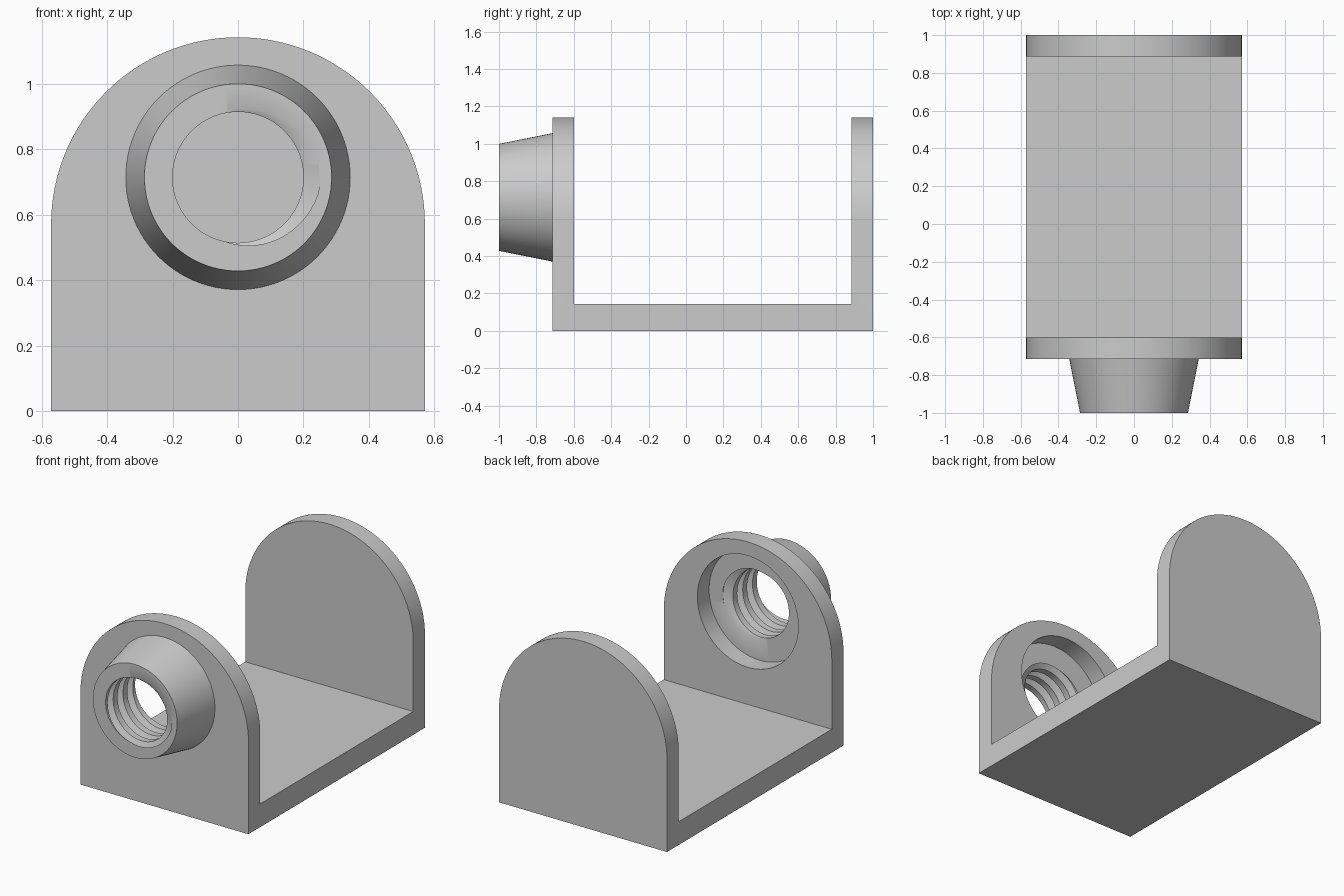
import bpy, bmesh
from math import cos, sin, pi, tau
from mathutils import Vector

if "Cube" in bpy.data.objects:
    bpy.data.objects.remove(bpy.data.objects["Cube"], do_unlink=True)

HALF_W = 0.571               # half width, also the arch radius
FRONT, PLATE = -1.0, -0.714  # boss front face, front plate face
HOLE_Z = 0.714
SEGS = 96
PITCH, MINOR, MAJOR = 0.095, 0.2, 0.25

grey = bpy.data.materials.new("plain grey")
grey.use_nodes = True
colour = (0.6, 0.6, 0.6, 1)
grey.diffuse_color = colour
grey.node_tree.nodes["Principled BSDF"].inputs["Base Color"].default_value = colour


def make_object(name, bm):
    bmesh.ops.recalc_face_normals(bm, faces=bm.faces)
    mesh = bpy.data.meshes.new(name)
    bm.to_mesh(mesh)
    bm.free()
    mesh.materials.append(grey)
    obj = bpy.data.objects.new(name, mesh)
    bpy.context.collection.objects.link(obj)
    return obj


def prism(name, points, direction):
    """Extrude a closed outline along a direction."""
    bm = bmesh.new()
    face = bm.faces.new([bm.verts.new(p) for p in points])
    new = bmesh.ops.extrude_face_region(bm, geom=[face])["geom"]
    verts = [v for v in new if isinstance(v, bmesh.types.BMVert)]
    bmesh.ops.translate(bm, verts=verts, vec=Vector(direction))
    return make_object(name, bm)


def cut(target, cutter, operation):
    bpy.context.view_layer.objects.active = target
    mod = target.modifiers.new("cut", "BOOLEAN")
    mod.operation, mod.object, mod.solver = operation, cutter, "EXACT"
    bpy.ops.object.modifier_apply(modifier=mod.name)
    bpy.data.objects.remove(cutter, do_unlink=True)


def smooth(obj):
    bpy.ops.object.select_all(action="DESELECT")
    obj.select_set(True)
    bpy.context.view_layer.objects.active = obj
    bpy.ops.object.shade_smooth_by_angle(angle=pi / 6)


# Bracket: U-shaped side profile, trimmed to an arched front outline
u_shape = [(PLATE, 0), (1, 0), (1, 1.2), (0.886, 1.2),
           (0.886, 0.143), (-0.6, 0.143), (-0.6, 1.2), (PLATE, 1.2)]
bracket = prism("bracket", [(-0.8, y, z) for y, z in u_shape], (1.6, 0, 0))

arch = [(-HALF_W, -1.2, -0.2), (HALF_W, -1.2, -0.2)]
arch += [(HALF_W * cos(pi * i / 64), -1.2, HALF_W + HALF_W * sin(pi * i / 64))
         for i in range(65)]
cut(bracket, prism("arch_trim", arch, (0, 2.4, 0)), "INTERSECT")

# Round recess through the front plate, closed off by the boss
ring = [(0.343 * cos(tau * i / SEGS), -0.8, HOLE_Z + 0.343 * sin(tau * i / SEGS))
        for i in range(SEGS)]
cut(bracket, prism("recess_cutter", ring, (0, 0.3, 0)), "DIFFERENCE")
smooth(bracket)


# Tapered boss with an internal helical thread
def bore_radius(y, angle):
    u = ((y - FRONT) / PITCH + angle / tau) % 1
    depth = (0.28 - min(u, 1 - u)) / 0.25
    return MINOR + (MAJOR - MINOR) * min(max(depth, 0), 1)


bm = bmesh.new()
columns = []
for i in range(SEGS + 1):
    angle = tau * i / SEGS
    section = [(0.343, PLATE), (0.286, FRONT)]
    for turn in range(-1, 6):
        for offset in (-0.28, -0.03, 0.03, 0.28):
            y = FRONT + PITCH * (turn + offset - angle / tau)
            y = min(max(y, FRONT), PLATE)
            section.append((bore_radius(y, angle), y))
    section.append(section[0])
    columns.append([bm.verts.new((r * cos(angle), y, HOLE_Z + r * sin(angle)))
                    for r, y in section])
for a, b in zip(columns, columns[1:]):
    for k in range(len(a) - 1):
        bm.faces.new((a[k], a[k + 1], b[k + 1], b[k]))
bmesh.ops.remove_doubles(bm, verts=bm.verts, dist=1e-5)
smooth(make_object("threaded_boss", bm))
